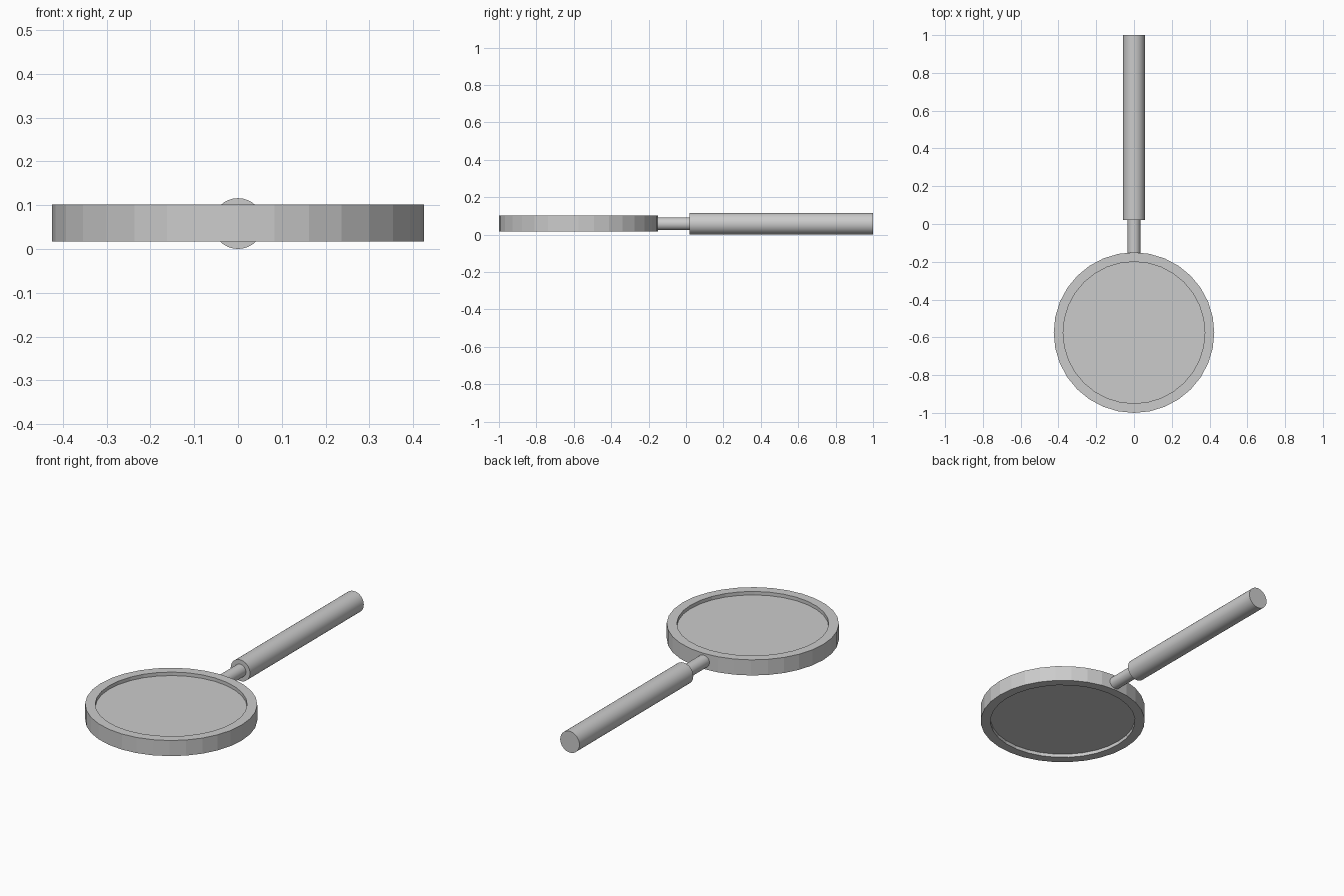
import bpy, bmesh, math
from mathutils import Matrix

if "Cube" in bpy.data.objects:
    bpy.data.objects.remove(bpy.data.objects["Cube"])

Z = 0.058          # height of the common centre plane
HEAD_Y = -0.575    # centre of the lens
SIDES = 32


def add_object(name, bm):
    bmesh.ops.recalc_face_normals(bm, faces=bm.faces)
    mesh = bpy.data.meshes.new(name)
    bm.to_mesh(mesh)
    bm.free()
    obj = bpy.data.objects.new(name, mesh)
    bpy.context.collection.objects.link(obj)
    return obj


def rod(name, radius, y0, y1):
    """Capped cylinder lying along y."""
    bm = bmesh.new()
    place = Matrix.Translation((0, (y0 + y1) / 2, Z)) @ Matrix.Rotation(math.pi / 2, 4, 'X')
    bmesh.ops.create_cone(bm, cap_ends=True, segments=SIDES, radius1=radius,
                          radius2=radius, depth=y1 - y0, matrix=place)
    return add_object(name, bm)


# Rim: rectangular section swept into a faceted ring
bm = bmesh.new()
section = [(0.425, -0.0425), (0.425, 0.0425), (0.375, 0.0425), (0.375, -0.0425)]
loops = []
for i in range(SIDES):
    a = 2 * math.pi * i / SIDES
    loops.append([bm.verts.new((r * math.cos(a), HEAD_Y + r * math.sin(a), Z + 0.001 + h))
                  for r, h in section])
for i in range(SIDES):
    p, q = loops[i], loops[(i + 1) % SIDES]
    for k in range(4):
        n = (k + 1) % 4
        bm.faces.new((p[k], q[k], q[n], p[n]))
add_object("rim", bm)

# Lens: flat disc recessed on both sides of the rim
bm = bmesh.new()
bmesh.ops.create_cone(bm, cap_ends=True, segments=SIDES, radius1=0.375, radius2=0.375,
                      depth=0.047, matrix=Matrix.Translation((0, HEAD_Y, Z + 0.001)))
add_object("lens", bm)

# Neck and grip
rod("neck", 0.034, -0.155, 0.02)
grip = rod("handle", 0.058, 0.02, 1.0)

# Rounded look on the rods, crisp end caps
for name in ("neck", "handle"):
    obj = bpy.data.objects[name]
    bpy.ops.object.select_all(action='DESELECT')
    obj.select_set(True)
    bpy.context.view_layer.objects.active = obj
    bpy.ops.object.shade_smooth_by_angle(angle=math.radians(30))
